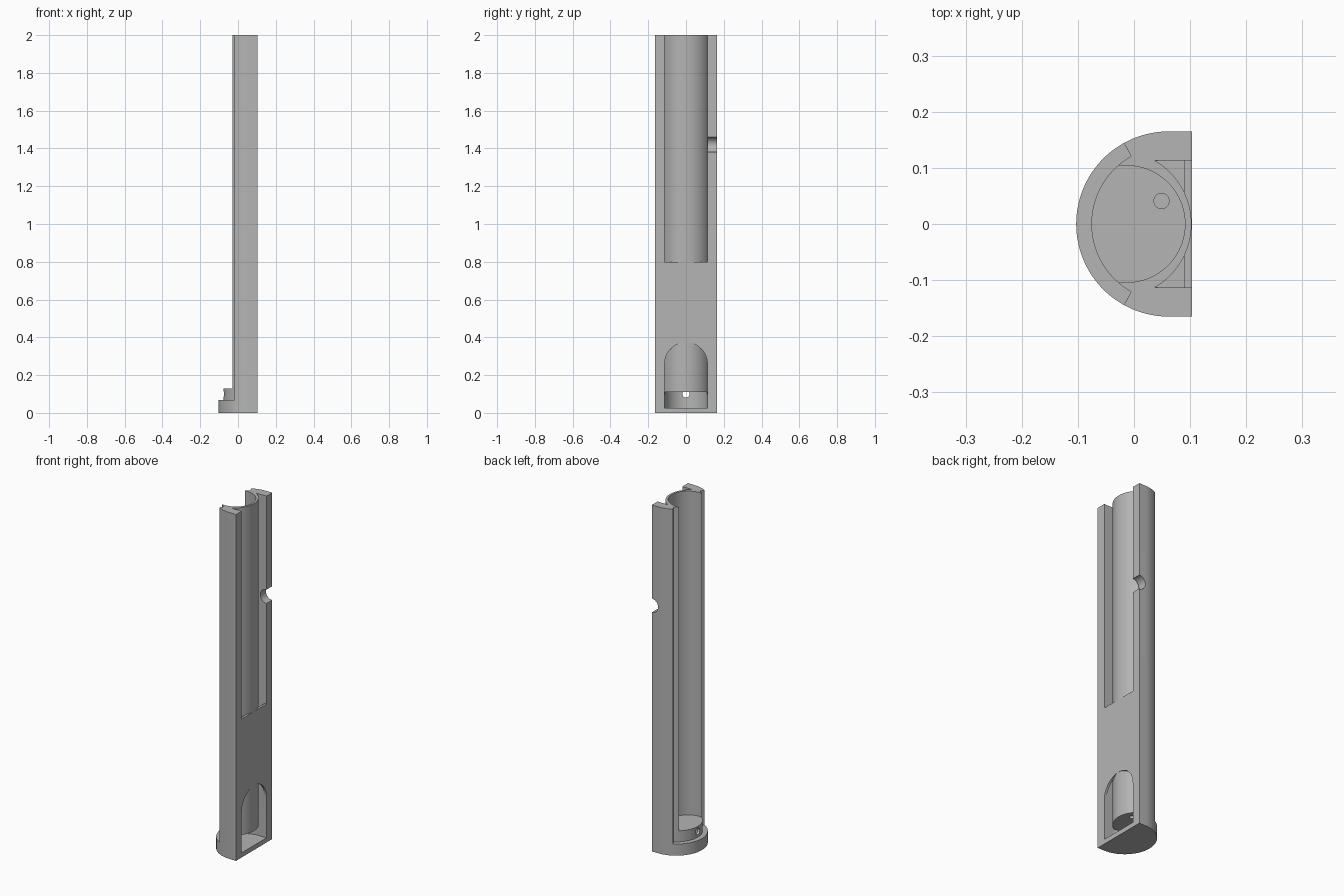
import bpy, bmesh, math
from mathutils import Vector

if "Cube" in bpy.data.objects:
    bpy.data.objects.remove(bpy.data.objects["Cube"])


def arc(cx, cy, r, a0, a1, n=48):
    """Points on an arc, angles in degrees."""
    return [(cx + r * math.cos(math.radians(a0 + (a1 - a0) * i / n)),
             cy + r * math.sin(math.radians(a0 + (a1 - a0) * i / n))) for i in range(n + 1)]


def prism(name, pts, lo, hi, axis='z'):
    """Extrude a 2D profile along an axis; profile is (x,y), (y,z) or (x,z)."""
    place = {'z': lambda a, b, t: (a, b, t),
             'x': lambda a, b, t: (t, a, b),
             'y': lambda a, b, t: (a, t, b)}[axis]
    bm = bmesh.new()
    face = bm.faces.new([bm.verts.new(place(a, b, lo)) for a, b in pts])
    ext = bmesh.ops.extrude_face_region(bm, geom=[face])
    shift = Vector(place(0, 0, hi - lo))
    bmesh.ops.translate(bm, vec=shift, verts=[v for v in ext['geom'] if isinstance(v, bmesh.types.BMVert)])
    bmesh.ops.recalc_face_normals(bm, faces=bm.faces)
    me = bpy.data.meshes.new(name)
    bm.to_mesh(me)
    bm.free()
    ob = bpy.data.objects.new(name, me)
    bpy.context.collection.objects.link(ob)
    return ob


def cut(target, cutter):
    """Subtract the cutter and discard it."""
    mod = target.modifiers.new("cut", 'BOOLEAN')
    mod.operation = 'DIFFERENCE'
    mod.solver = 'EXACT'
    mod.object = cutter
    bpy.context.view_layer.objects.active = target
    bpy.ops.object.modifier_apply(modifier=mod.name)
    bpy.data.objects.remove(cutter, do_unlink=True)


def circle(cx, cy, r, n=32):
    return arc(cx, cy, r, 0, 360, n)[:-1]


BACK, CX, R, RIN, HALF = 0.103, 0.062, 0.165, 0.138, 0.113

# D-shaped body with a flat side
body = prism("tube_holder", [(BACK, R)] + arc(CX, 0, R, 90, 270, 64) + [(BACK, -R)], 0, 2)

# door recess above the foot, leaving the low collar
cut(body, prism("recess_cutter", arc(CX, 0, RIN, 119, 241) + arc(CX, 0, 0.24, 241, 119), 0.067, 2.1))

# U-shaped channel down to the collar floor
cut(body, prism("channel_cutter", [(-0.3, -0.104)] + arc(-0.013, 0, 0.104, -90, 90) + [(-0.3, 0.104)], 0.13, 2.1))

# gap around the thin channel wall, closed by a cover plate with an arched lower edge
t = math.degrees(math.asin(HALF / 0.1305))
gap = prism("gap_cutter", arc(-0.028, 0, 0.1305, -t, t) + [(0.15, HALF), (0.15, -HALF)], 0.1, 2.1)
cut(gap, prism("plate_keep", [(-0.2, 0.8), (-0.2, 0.26)] + arc(0, 0.26, HALF, 180, 0, 32)
               + [(0.2, 0.26), (0.2, 0.8)], 0.09, 0.2, 'x'))
cut(body, gap)

# chamber under the floor
cut(body, prism("chamber_cutter", [(0.15, HALF)] + arc(0.05, 0, HALF, 90, 270) + [(0.15, -HALF)], 0.027, 0.11))

# wire hole in the floor, outlet in the collar, notch in one side wall
cut(body, prism("floor_hole_cutter", circle(0.049, 0.041, 0.0135), 0.09, 0.2))
cut(body, prism("outlet_cutter", circle(0, 0.1, 0.019), -0.2, 0.0 - 0.04, 'x'))
cut(body, prism("notch_cutter", circle(BACK, 1.42, 0.04), 0.108, 0.25, 'y'))

# single grey material and smooth curves with sharp edges
grey = bpy.data.materials.new("light_grey")
grey.diffuse_color = (0.46, 0.46, 0.46, 1)
grey.use_nodes = True
grey.node_tree.nodes["Principled BSDF"].inputs["Base Color"].default_value = grey.diffuse_color
body.data.materials.clear()
body.data.materials.append(grey)
for p in body.data.polygons:
    p.material_index = 0
bpy.ops.object.select_all(action='DESELECT')
body.select_set(True)
bpy.context.view_layer.objects.active = body
bpy.ops.object.shade_smooth_by_angle(angle=math.radians(30))
